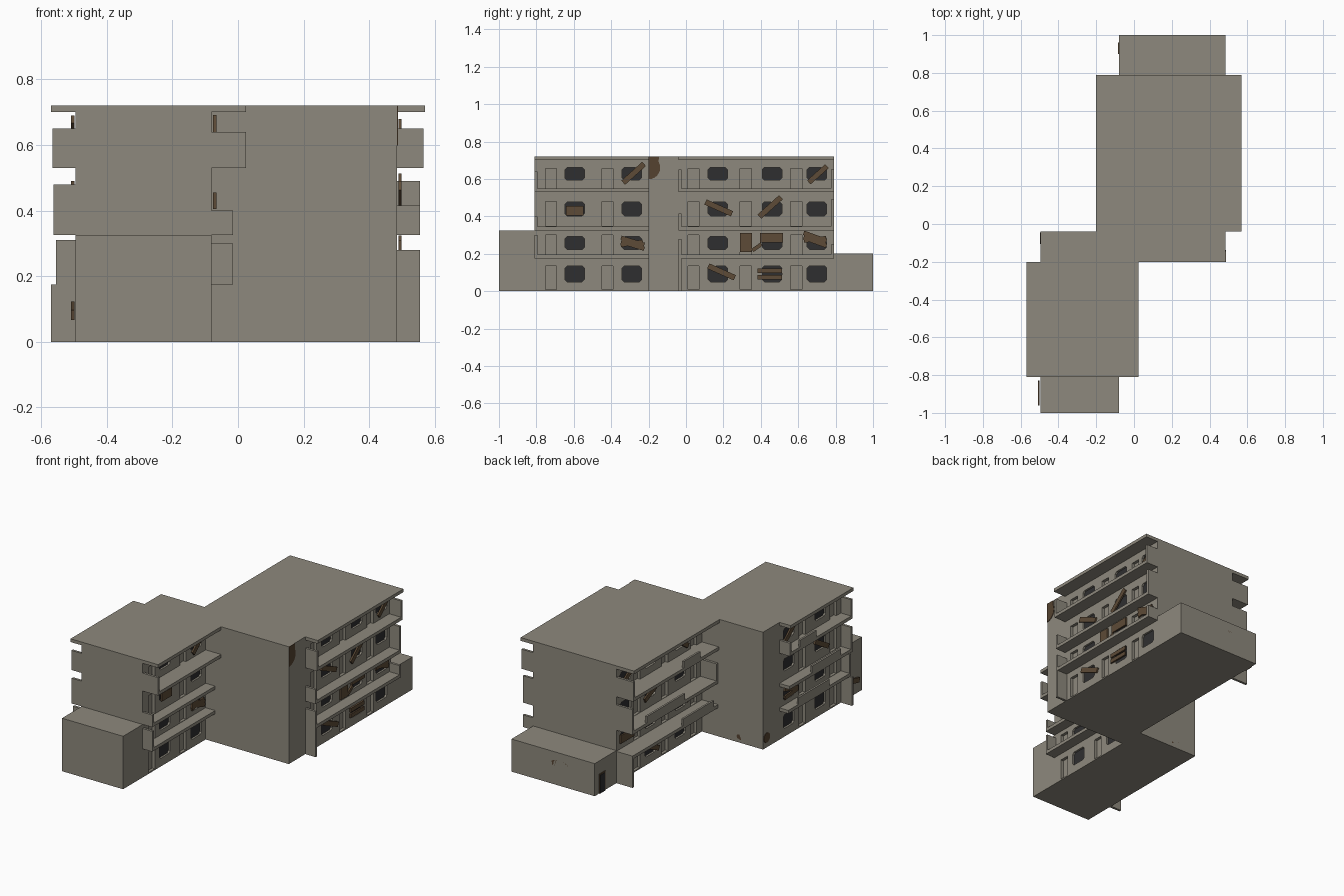
import bpy, bmesh, math
from mathutils import Vector, Matrix


def mat(name, c):
    m = bpy.data.materials.new(name)
    m.diffuse_color = (*c, 1)
    return m


CONCRETE = mat("concrete", (0.27, 0.25, 0.205))
DARK = mat("dark_glass", (0.028, 0.028, 0.03))
WOOD = mat("old_wood", (0.11, 0.07, 0.038))
RUST = mat("rust_stain", (0.09, 0.055, 0.03))


def add_prism(bm, pts, x0, x1):
    """Extrude a y,z outline from x0 to x1."""
    a = [bm.verts.new((x0, y, z)) for y, z in pts]
    b = [bm.verts.new((x1, y, z)) for y, z in pts]
    bm.faces.new(a)
    bm.faces.new(b)
    n = len(pts)
    for i in range(n):
        bm.faces.new((a[i], a[(i + 1) % n], b[(i + 1) % n], b[i]))


def finish(bm, name, m):
    bmesh.ops.recalc_face_normals(bm, faces=bm.faces)
    me = bpy.data.meshes.new(name)
    bm.to_mesh(me)
    bm.free()
    me.materials.append(m)
    o = bpy.data.objects.new(name, me)
    bpy.context.collection.objects.link(o)
    return o


def prism(name, pts, x0, x1, m):
    bm = bmesh.new()
    add_prism(bm, pts, x0, x1)
    return finish(bm, name, m)


def rect(y0, y1, z0, z1, c=0):
    if not c:
        return [(y0, z0), (y1, z0), (y1, z1), (y0, z1)]
    return [(y0 + c, z0), (y1 - c, z0), (y1, z0 + c), (y1, z1 - c),
            (y1 - c, z1), (y0 + c, z1), (y0, z1 - c), (y0, z0 + c)]


def box(name, x0, x1, y0, y1, z0, z1, m=CONCRETE):
    return prism(name, rect(y0, y1, z0, z1), x0, x1, m)


def plank(face, s, y, z, length, width, deg, off=0.004):
    """Loose plank lying against a wall, turned in the wall plane."""
    r = Matrix.Rotation(math.radians(deg), 2)
    pts = [Vector((y, z)) + r @ Vector(p) for p in
           rect(-length / 2, length / 2, -width / 2, width / 2)]
    prism("plank", pts, face + s * off, face + s * (off + 0.01), WOOD)


def ellipse(cy, cz, ry, rz, a0=0, a1=360, n=12):
    return [(cy + ry * math.cos(math.radians(a0 + (a1 - a0) * i / n)),
             cz + rz * math.sin(math.radians(a0 + (a1 - a0) * i / n)))
            for i in range(n + (a1 - a0 < 360))]


# Main blocks, annexes and roofs
front = box("front_block", -0.495, -0.08, -0.81, -0.04, 0, 0.72)
rear = box("rear_block", -0.08, 0.485, -0.2, 0.79, 0, 0.72)
box("front_annex", -0.495, -0.08, -1, -0.81, 0, 0.325)
box("rear_annex", -0.08, 0.485, 0.79, 1, 0, 0.2)

# Door and window bands per storey: door bottom, top, window bottom, top
STOREYS = [(0.008, 0.135, 0.05, 0.135), (0.197, 0.3, 0.223, 0.293),
           (0.347, 0.48, 0.403, 0.477), (0.55, 0.655, 0.593, 0.662)]
FRONT_W, FRONT_D = (-0.595, -0.29), (-0.722, -0.42)
REAR_W, REAR_D = (0.17, 0.46, 0.70), (0.04, 0.32, 0.59)
CUT = 0.018


def cut_openings(block, faces, wins, doors):
    bm = bmesh.new()
    for face, s in faces:
        for d0, d1, w0, w1 in STOREYS:
            for y in doors:
                add_prism(bm, rect(y - 0.03, y + 0.03, d0, d1),
                          face - s * CUT, face + s * 0.02)
            for y in wins:
                out = rect(y - 0.052, y + 0.052, w0, w1, 0.012)
                add_prism(bm, out, face - s * CUT, face + s * 0.02)
                prism("window", out, face - s * (CUT + 0.002),
                      face - s * 0.012, DARK)
    cutter = finish(bm, "opening_cutter", CONCRETE)
    cutter.hide_render = True
    mod = block.modifiers.new("openings", 'BOOLEAN')
    mod.operation, mod.solver, mod.object = 'DIFFERENCE', 'EXACT', cutter
    bpy.context.view_layer.objects.active = block
    bpy.ops.object.modifier_apply(modifier=mod.name)
    bpy.data.objects.remove(cutter)


cut_openings(front, [(-0.495, -1), (-0.08, 1)], FRONT_W, FRONT_D)
cut_openings(rear, [(-0.08, -1), (0.485, 1)], REAR_W, REAR_D)


def balconies(face, s, y0, y1, roof_x, edges, near, far, rails=()):
    """Roof overhang, three slabs, end panels and broken railings."""
    def span(x):
        return (min(face, x), max(face, x))
    box("roof_overhang", *span(roof_x), y0, y1, 0.70, 0.72)
    for z, x in zip((0.175, 0.325, 0.53), edges):
        box("balcony_slab", *span(x), y0, y1, z, z + 0.02)
    for panels, a, b in ((near, y0, y0 + 0.015), (far, y1 - 0.015, y1)):
        for z0, z1, x in panels:
            box("balcony_end_panel", *span(x), a, b, z0, z1)
    for level, a, b, h in rails:
        x = edges[level]
        z = (0.175, 0.325, 0.53)[level]
        box("broken_railing", *sorted((x, x - s * 0.012)), a, b, z, z + h)


balconies(-0.08, 1, -0.81, -0.2, 0.025, (-0.015, -0.015, 0.025),
          [(0.175, 0.30, -0.015), (0.325, 0.40, -0.015), (0.53, 0.64, 0.025)], [])
balconies(-0.495, -1, -0.81, -0.2, -0.57, (-0.555, -0.563, -0.565),
          [(0, 0.175, -0.57), (0.175, 0.31, -0.555), (0.325, 0.48, -0.563),
           (0.53, 0.65, -0.565)], [(0.53, 0.61, -0.565)],
          [(0, -0.6, -0.3, 0.06), (1, -0.7, -0.42, 0.06), (2, -0.46, -0.3, 0.06)])
balconies(0.485, 1, -0.04, 0.79, 0.57, (0.555, 0.555, 0.565),
          [(0, 0.28, 0.555), (0.325, 0.415, 0.555), (0.53, 0.65, 0.565)],
          [(0.175, 0.25, 0.555), (0.325, 0.49, 0.555), (0.53, 0.65, 0.565)])
balconies(-0.08, -1, -0.04, 0.79, -0.2, (-0.19, -0.19, -0.195),
          [(0.325, 0.45, -0.19)],
          [(0, 0.175, -0.19), (0.325, 0.48, -0.19), (0.53, 0.65, -0.195)],
          [(0, 0.0, 0.3, 0.06), (1, 0.28, 0.65, 0.06), (2, 0.14, 0.3, 0.06)])

# Planks on the right-hand faces
for p in [(-0.28, 0.63, 0.15, 0.03, 42), (-0.285, 0.267, 0.13, 0.022, -17),
          (-0.285, 0.245, 0.13, 0.022, -17), (-0.29, 0.255, 0.12, 0.02, 10),
          (-0.595, 0.43, 0.095, 0.05, 0)]:
    plank(-0.08, 1, *p)
for p in [(0.705, 0.625, 0.13, 0.028, 42), (0.175, 0.445, 0.155, 0.03, -24),
          (0.45, 0.45, 0.155, 0.03, 42), (0.32, 0.26, 0.065, 0.1, 0),
          (0.457, 0.285, 0.125, 0.05, 0), (0.38, 0.235, 0.06, 0.02, 35),
          (0.69, 0.29, 0.13, 0.024, -20), (0.69, 0.265, 0.13, 0.024, -20),
          (0.69, 0.277, 0.12, 0.02, 8), (0.19, 0.103, 0.155, 0.03, -24),
          (0.447, 0.11, 0.13, 0.024, 0), (0.447, 0.075, 0.13, 0.024, 0)]:
    plank(0.485, 1, *p)

# Planks on the left-hand faces
for p in [(-0.29, 0.63, 0.15, 0.03, -40), (-0.595, 0.44, 0.15, 0.03, 30),
          (-0.3, 0.28, 0.13, 0.025, 15), (-0.3, 0.25, 0.13, 0.025, -5),
          (-0.895, 0.095, 0.13, 0.03, 12)]:
    plank(-0.495, -1, *p)
for p in [(0.17, 0.63, 0.15, 0.03, 35), (0.70, 0.62, 0.14, 0.03, -35),
          (0.46, 0.44, 0.15, 0.03, -25), (0.17, 0.27, 0.13, 0.025, 15),
          (0.70, 0.26, 0.13, 0.05, 0), (0.46, 0.1, 0.15, 0.03, 25)]:
    plank(-0.08, -1, *p)

# Annex door with wooden frame
box("annex_door_frame", -0.084, -0.08, 0.9, 0.96, 0, 0.12, WOOD)
box("annex_door", -0.086, -0.08, 0.908, 0.952, 0, 0.112, DARK)

# Rust stains
prism("corner_stain", ellipse(-0.2, 0.66, 0.062, 0.062, -90, 90)[:9]
      + [(-0.145, 0.72), (-0.2, 0.72)], 0.484, 0.488, RUST)
prism("side_stain", ellipse(-0.075, 0.06, 0.03, 0.03), -0.498, -0.494, RUST)
for x, y, z, rx, rz in [(0.16, 0.999, 0.13, 0.06, 0.025),
                        (-0.345, -0.041, 0.035, 0.03, 0.018)]:
    o = prism("back_stain", ellipse(0, 0, rx, rz), -0.001, 0.001, RUST)
    o.data.transform(Matrix.Translation((x, y, z)) @ Matrix.Rotation(math.pi / 2, 4, 'Z'))
